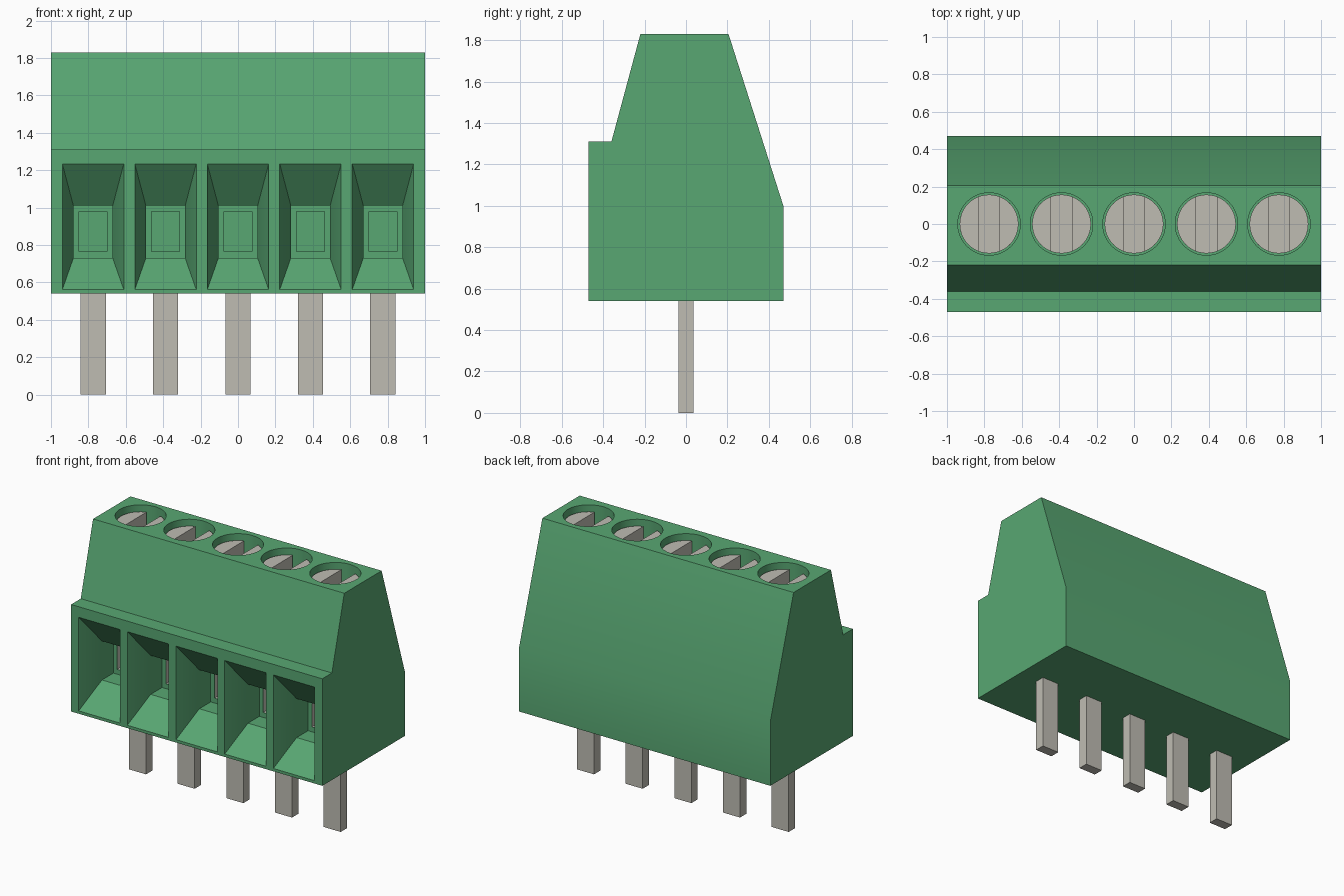
import bpy, bmesh, math

cube = bpy.data.objects.get("Cube")
if cube:
    bpy.data.objects.remove(cube, do_unlink=True)


def material(name, color):
    m = bpy.data.materials.new(name)
    m.use_nodes = True
    m.diffuse_color = (*color, 1)
    m.node_tree.nodes["Principled BSDF"].inputs["Base Color"].default_value = (*color, 1)
    return m


GREEN = material("green plastic", (0.098, 0.386, 0.17))
METAL = material("warm grey metal", (0.52, 0.505, 0.45))
CENTERS = [(i - 2) * 0.3875 for i in range(5)]


def finish(bm, name, mat, fix_normals=True):
    if fix_normals:
        bmesh.ops.recalc_face_normals(bm, faces=bm.faces)
    mesh = bpy.data.meshes.new(name)
    bm.to_mesh(mesh)
    bm.free()
    mesh.materials.append(mat)
    ob = bpy.data.objects.new(name, mesh)
    bpy.context.collection.objects.link(ob)
    return ob


def loft(bm, rings, cap=True):
    """Join matching rings of points with quads."""
    rows = [[bm.verts.new(p) for p in ring] for ring in rings]
    n = len(rows[0])
    for a, b in zip(rows, rows[1:]):
        for i in range(n):
            j = (i + 1) % n
            bm.faces.new((a[i], a[j], b[j], b[i]))
    if cap:
        bm.faces.new(rows[0][::-1])
        bm.faces.new(rows[-1])


def rect(cx, y, half, low, high):
    return [(cx - half, y, low), (cx + half, y, low),
            (cx + half, y, high), (cx - half, y, high)]


def prism(bm, outline, low, high):
    loft(bm, [[(x, y, z) for x, y in outline] for z in (low, high)])


def arc(cx, radius, start, end, steps):
    angles = [start + (end - start) * i / steps for i in range(steps + 1)]
    return [(cx + radius * math.cos(a), radius * math.sin(a)) for a in angles]


def circle(cx, radius, steps=48):
    return arc(cx, radius, 0, 2 * math.pi, steps)[:-1]


def smooth(ob):
    bpy.ops.object.select_all(action="DESELECT")
    ob.select_set(True)
    bpy.context.view_layer.objects.active = ob
    bpy.ops.object.shade_smooth_by_angle(angle=math.radians(20))


# Housing: side profile extruded across the width
profile = [(-0.47, 0.54), (0.47, 0.54), (0.47, 1.0), (0.205, 1.83),
           (-0.22, 1.83), (-0.36, 1.31), (-0.47, 1.31)]
bm = bmesh.new()
loft(bm, [[(x, y, z) for y, z in profile] for x in (-1, 1)])
housing = finish(bm, "housing", GREEN)

# Cutters: tapered wire entries and round screw wells
bm = bmesh.new()
for cx in CENTERS:
    loft(bm, [rect(cx, -0.49, 0.171, 0.542, 1.259),
              rect(cx, -0.29, 0.105, 0.73, 1.01),
              rect(cx, -0.16, 0.105, 0.73, 1.01),
              rect(cx, -0.16, 0.075, 0.765, 0.98),
              rect(cx, 0.16, 0.075, 0.765, 0.98)])
    prism(bm, circle(cx, 0.167), 1.6, 1.9)
cutter = finish(bm, "opening_cutter", GREEN)
cutter.hide_render = True

mod = housing.modifiers.new("openings", "BOOLEAN")
mod.operation = "DIFFERENCE"
mod.solver = "EXACT"
mod.object = cutter
bpy.context.view_layer.objects.active = housing
bpy.ops.object.modifier_apply(modifier=mod.name)
bpy.data.objects.remove(cutter, do_unlink=True)
smooth(housing)

# Metal sleeves lining the wire entries
bm = bmesh.new()
for cx in CENTERS:
    loft(bm, [rect(cx, y, 0.073, 0.767, 0.978) for y in (-0.16, 0.158)], cap=False)
bmesh.ops.recalc_face_normals(bm, faces=bm.faces)
bmesh.ops.reverse_faces(bm, faces=bm.faces)
finish(bm, "clamp_sleeves", METAL, fix_normals=False)

# Slotted screws: round base with two raised segments
SCREW, SLOT = 0.157, 0.055
bm = bmesh.new()
for cx in CENTERS:
    prism(bm, circle(cx, SCREW), 1.59, 1.67)
    half = math.acos(SLOT / SCREW)
    for turn in (0, math.pi):
        prism(bm, arc(cx, SCREW, turn - half, turn + half, 20), 1.67, 1.785)
smooth(finish(bm, "screws", METAL))

# Solder pins
bm = bmesh.new()
for cx in CENTERS:
    loft(bm, [rect(cx, y, 0.068, 0, 0.56) for y in (-0.036, 0.036)])
finish(bm, "pins", METAL)
